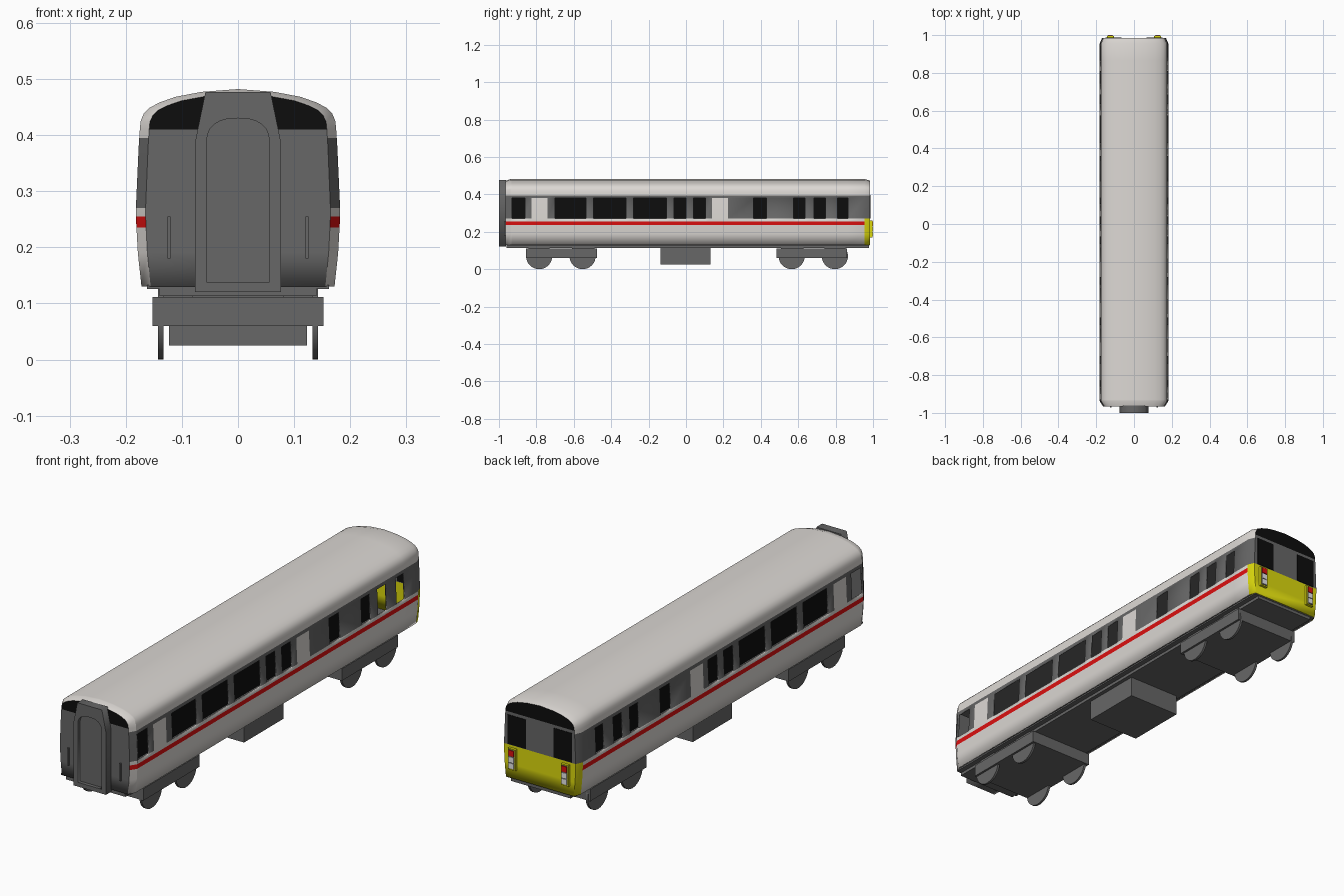
import bpy, bmesh, math

if "Cube" in bpy.data.objects:
    bpy.data.objects.remove(bpy.data.objects["Cube"])

# ---- materials
def mat(name, r, g, b):
    m = bpy.data.materials.new(name)
    m.diffuse_color = (r, g, b, 1)
    m.use_nodes = True
    m.node_tree.nodes["Principled BSDF"].inputs["Base Color"].default_value = m.diffuse_color
    return m

LIGHT = mat("light_grey", .72, .69, .66)
DARK = mat("dark_grey", .135, .135, .135)
BLACK = mat("black", .004, .004, .004)
RED = mat("red", .72, .005, .005)
YELLOW = mat("yellow", .72, .70, .004)
WHITE = mat("lamp_white", .8, .8, .8)
MATS = [LIGHT, DARK, BLACK, RED, YELLOW]

def box(name, x, y, z, m):
    """Box from (min, max) ranges."""
    bm = bmesh.new()
    bmesh.ops.create_cube(bm, size=1)
    for v in bm.verts:
        v.co = [(r[0] + r[1]) / 2 + c * (r[1] - r[0]) for c, r in zip(v.co, (x, y, z))]
    me = bpy.data.meshes.new(name)
    bm.to_mesh(me)
    bm.free()
    ob = bpy.data.objects.new(name, me)
    bpy.context.collection.objects.link(ob)
    me.materials.append(m)
    return ob

def pair(name, x, y, z, m):
    """The same box on both sides of the centre line."""
    for side, s in (("right", 1), ("left", -1)):
        box(f"{name}_{side}", sorted((s * x[0], s * x[1])), y, z, m)

def smooth(ob, angle):
    bpy.ops.object.select_all(action='DESELECT')
    ob.select_set(True)
    bpy.context.view_layer.objects.active = ob
    bpy.ops.object.shade_smooth_by_angle(angle=math.radians(angle))

# ---- body shell: half cross-section lofted along y, windows left open
half = [(.172, .13), (.1785, .19), (.181, .235), (.182, .255), (.182, .27), (.177, .38),
        (.176, .395), (.175, .41), (.1735, .425), (.168, .438), (.157, .449),
        (.14, .458), (.112, .468), (.065, .477), (0, .482)]
windows = [(-.93, -.86), (-.70, -.535), (-.495, -.32), (-.28, -.105), (-.065, 0),
           (.04, .105), (.36, .43), (.575, .635), (.685, .745), (.81, .865)]
doors = [(-.825, -.74), (.14, .225)]
FRONT, REAR = -.965, .985
stations = sorted([FRONT, -.937, .955, REAR] + [v for w in windows + doors for v in w])
profile = half + [(-x, z) for x, z in half[-2::-1]]

def section(y):
    if y in (FRONT, REAR):      # ends taper in slightly
        k = .905 if y == FRONT else .93
        return [(x * k, y, z if z < .41 else .41 + (z - .41) * .88) for x, z in profile]
    return [(x, y, z) for x, z in profile]

def inside(y, spans):
    return any(a < y < b for a, b in spans)

bm = bmesh.new()
rings = [[bm.verts.new(p) for p in section(y)] for y in stations]
n = len(profile)
for j in range(len(stations) - 1):
    y = (stations[j] + stations[j + 1]) / 2
    for i in range(n - 1):
        z = (profile[i][1] + profile[i + 1][1]) / 2
        glazed = .27 < z < .38
        if glazed and inside(y, windows):
            continue
        f = bm.faces.new((rings[j][i], rings[j][i + 1], rings[j + 1][i + 1], rings[j + 1][i]))
        if y > .955 and z < .27:
            f.material_index = 4
        elif .235 < z < .255:
            f.material_index = 3
        elif .27 < z < .395 and not (glazed and inside(y, doors)):
            f.material_index = 1
# end walls, coloured by height
for ring, low in ((rings[0], 1), (rings[-1], 4)):
    for i in range(n // 2):
        vs = [ring[i], ring[i + 1], ring[n - 2 - i], ring[n - 1 - i]]
        f = bm.faces.new(list(dict.fromkeys(vs)))
        z = (half[i][1] + half[i + 1][1]) / 2
        f.material_index = low if z < .27 else 1 if z < .41 else 2
bmesh.ops.recalc_face_normals(bm, faces=bm.faces)
me = bpy.data.meshes.new("body_shell")
bm.to_mesh(me)
bm.free()
for m in MATS:
    me.materials.append(m)
body = bpy.data.objects.new("body_shell", me)
bpy.context.collection.objects.link(body)
smooth(body, 28)
sol = body.modifiers.new("wall_thickness", 'SOLIDIFY')
sol.thickness = .006
sol.offset = -1

# ---- interior seen through the windows
box("interior_partition", (-.003, .003), (-.945, .9), (.13, .395), BLACK)
box("ceiling", (-.166, .166), (-.94, .95), (.393, .399), DARK)

# ---- underframe and equipment
box("floor_pan", (-.162, .162), (-.96, .98), (.126, .133), DARK)
box("underframe", (-.14, .14), (-.96, .978), (.113, .127), DARK)
box("equipment_box", (-.123, .123), (-.135, .13), (.025, .114), DARK)

# ---- bogies with wheels
for end, y0, y1, by, axles in (("front", -.855, -.475, -.55, (-.785, -.553)),
                               ("rear", .483, .862, .567, (.565, .796))):
    box(f"{end}_bogie_frame", (-.152, .152), (y0, y1), (.06, .111), DARK)
    pair(f"{end}_bogie_bolster", (.08, .14), (by - .06, by + .06), (.11, .127), DARK)
    for y in axles:
        for s in (-1, 1):
            bpy.ops.mesh.primitive_cylinder_add(vertices=32, radius=.07, depth=.01,
                location=(s * .138, y, .07), rotation=(0, math.pi / 2, 0))
            wheel = bpy.context.object
            wheel.name = f"{end}_wheel"
            wheel.data.materials.append(DARK)
            smooth(wheel, 30)

# ---- front gangway: filled outline with an arched doorway
def arch(w, z0, z1, top):
    pts = [(-w, z0), (w, z0)]
    for k in range(13):
        a = math.pi * k / 12
        c, s = math.cos(a), math.sin(a)
        pts.append((w * math.copysign(abs(c) ** .8, c), z1 + (top - z1) * s ** .8))
    return pts

cu = bpy.data.curves.new("gangway_frame", 'CURVE')
cu.dimensions = '2D'
cu.fill_mode = 'BOTH'
cu.extrude = .019
outer = [(-.077, .12), (.077, .12), (.077, .385), (.058, .477), (-.058, .477), (-.077, .385)]
for pts in (outer, arch(.056, .138, .385, .43)):
    sp = cu.splines.new('POLY')
    sp.points.add(len(pts) - 1)
    for p, (x, z) in zip(sp.points, pts):
        p.co = (x, z, 0, 1)
    sp.use_cyclic_u = True
cu.materials.append(DARK)
gang = bpy.data.objects.new("gangway_frame", cu)
bpy.context.collection.objects.link(gang)
gang.location = (0, -.981, 0)
gang.rotation_euler = (math.pi / 2, 0, 0)
bpy.ops.object.select_all(action='DESELECT')
gang.select_set(True)
bpy.context.view_layer.objects.active = gang
bpy.ops.object.convert(target='MESH')
box("gangway_door", (-.057, .057), (-.985, -.964), (.135, .432), DARK)
pair("front_handrail", (.12, .126), (-.972, -.963), (.18, .255), DARK)

# ---- rear cab windows and lamp clusters
pair("cab_window", (.065, .152), (.98, .987), (.272, .397), BLACK)
pair("lamp_housing", (.107, .143), (.98, .996), (.17, .26), YELLOW)
pair("lamp_panel", (.111, .139), (.99, .9975), (.175, .256), DARK)
pair("tail_lamp", (.113, .137), (.995, 1.0), (.23, .254), RED)
pair("upper_headlamp", (.113, .137), (.995, 1.0), (.204, .226), WHITE)
pair("lower_headlamp", (.113, .137), (.995, 1.0), (.178, .2), WHITE)
